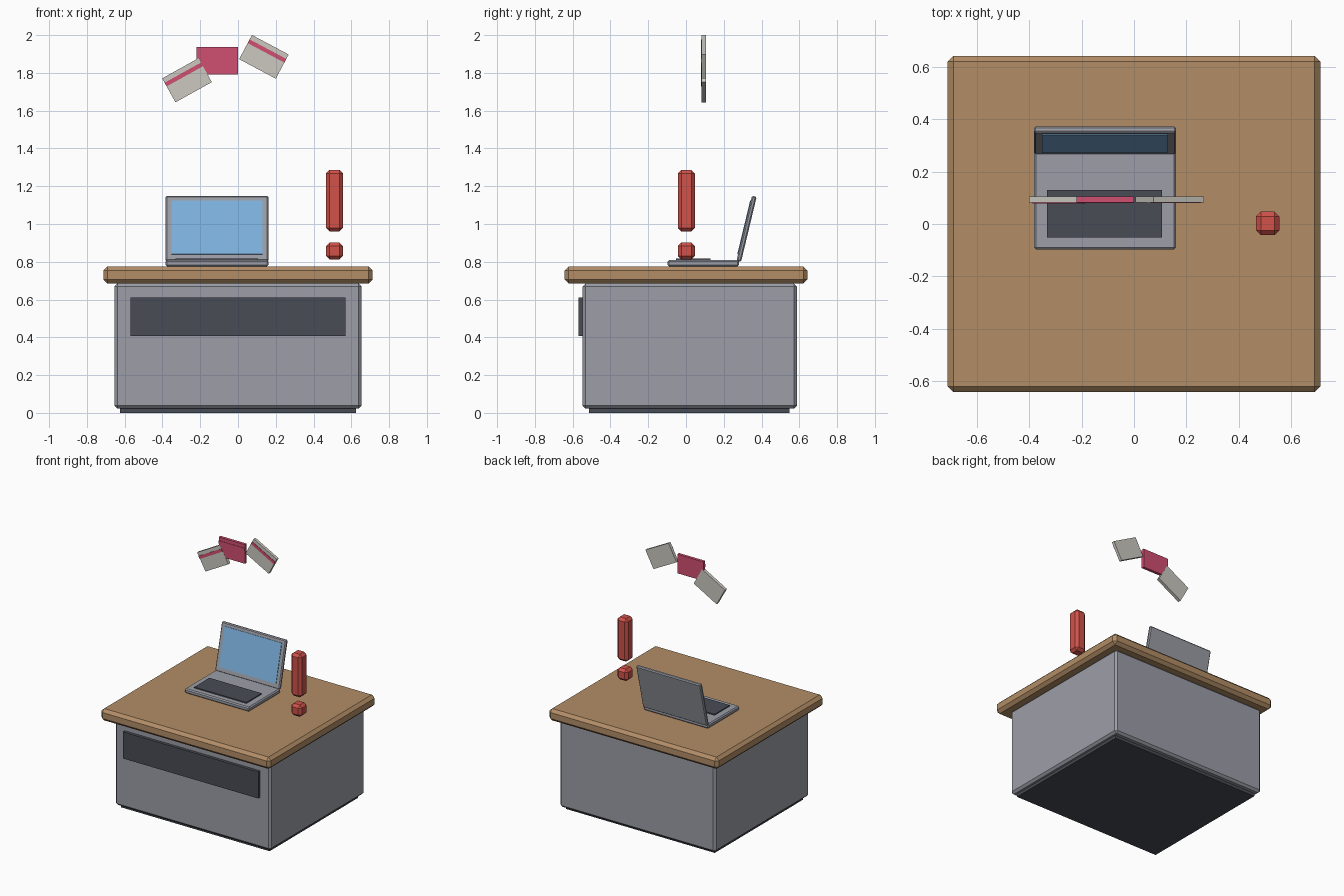
import bpy, math
from mathutils import Matrix, Vector

if "Cube" in bpy.data.objects:
    bpy.data.objects.remove(bpy.data.objects["Cube"])


def srgb(r, g, b):
    f = lambda c: c / 12.92 if c <= 0.04045 else ((c + 0.055) / 1.055) ** 2.4
    return tuple(f(c / 255) for c in (r, g, b)) + (1.0,)


def mat(name, *rgb):
    m = bpy.data.materials.new(name)
    m.diffuse_color = srgb(*rgb)
    m.use_nodes = True
    m.node_tree.nodes["Principled BSDF"].inputs["Base Color"].default_value = m.diffuse_color
    return m


WOOD = mat("wood", 178, 141, 102)
GREY = mat("grey metal", 156, 158, 167)
DARK = mat("dark grey", 73, 76, 85)
BLUE = mat("screen blue", 125, 178, 222)
RED = mat("red", 208, 82, 74)
PINK = mat("pink", 208, 78, 113)
CARD = mat("card white", 203, 200, 192)


def box(name, lo, hi, material, bevel=0.0, frame=Matrix()):
    """Box between two corners, with an optional chamfer, placed in a frame."""
    lo, hi = Vector(lo), Vector(hi)
    bpy.ops.mesh.primitive_cube_add(size=1)
    ob = bpy.context.object
    ob.name = name
    ob.data.transform(Matrix.Translation((lo + hi) / 2) @ Matrix.Diagonal((*(hi - lo), 1)))
    ob.data.materials.append(material)
    ob.matrix_world = frame
    if bevel:
        mod = ob.modifiers.new("chamfer", 'BEVEL')
        mod.width = bevel
        mod.segments = 1
    return ob


# Desk
box("plinth", (-.625, -.513, 0), (.625, .547, .04), DARK)
box("desk_body", (-.655, -.547, .022), (.655, .587, .685), GREY, .016)
box("front_panel", (-.57, -.57, .408), (.57, -.545, .61), DARK)
box("desk_top", (-.713, -.643, .685), (.713, .643, .775), WOOD, .022)

# Laptop
box("laptop_base", (-.383, -.097, .775), (.161, .28, .809), GREY, .008)
box("keyboard", (-.332, -.052, .805), (.107, .131, .817), DARK)
hinge = Matrix.Translation((-.111, .267, .805)) @ Matrix.Rotation(math.radians(-13.5), 4, 'X')
box("laptop_lid", (-.272, 0, 0), (.272, .025, .355), GREY, .007, hinge)
box("screen", (-.24, -.004, .035), (.24, .003, .328), BLUE, 0, hinge)

# Exclamation mark
box("alert_bar", (.466, -.043, .96), (.556, .047, 1.287), RED, .019)
box("alert_dot", (.466, -.043, .812), (.556, .047, .902), RED, .019)

# Floating cards, each with a stripe on its front
for name, x, z, angle, material, grow in (
        ("left_card", -.27, 1.761, 29, CARD, .001),
        ("middle_card", -.11, 1.864, 0, PINK, 0),
        ("right_card", .137, 1.885, -28, CARD, 0)):
    place = Matrix.Translation((x, .094, z)) @ Matrix.Rotation(math.radians(-angle), 4, 'Y')
    box(name, (-.11, -.011 - grow, -.0725), (.11, .011 + grow, .0725), material, 0, place)
    box(name + "_stripe", (-.11, -.014 - grow, .024), (.11, -.010, .046), PINK, 0, place)
